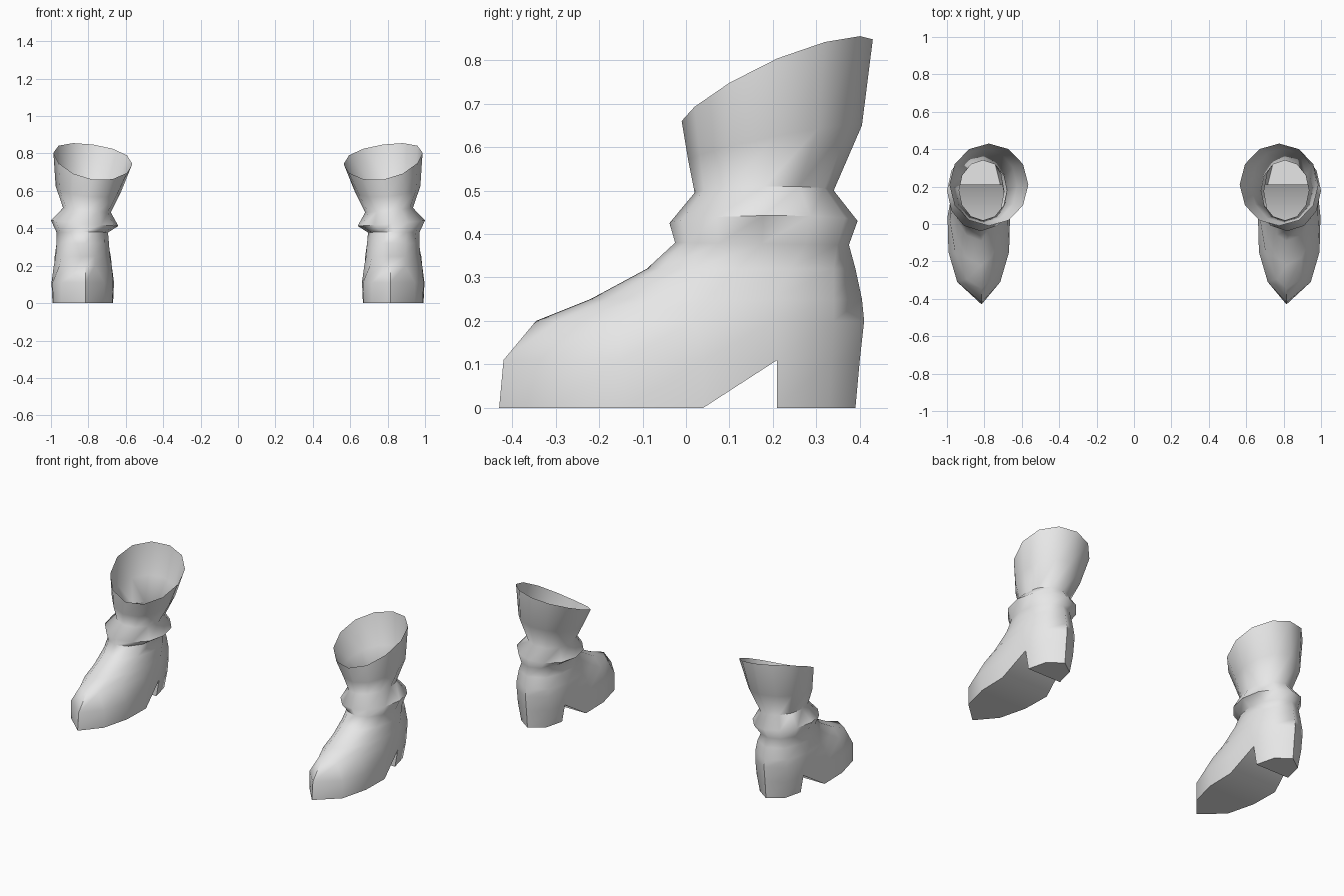
import bpy, bmesh, math

if "Cube" in bpy.data.objects:
    bpy.data.objects.remove(bpy.data.objects["Cube"])

N = 12                       # columns: front, 5 outer, back, 5 inner
leather = bpy.data.materials.new("grey_leather")
leather.diffuse_color = (0.8, 0.8, 0.8, 1)
leather.use_nodes = True
leather.node_tree.nodes["Principled BSDF"].inputs["Base Color"].default_value = leather.diffuse_color

# Foot slices from the ground up: height, y of the 7 stations, half widths of the 5 side stations
FOOT = [
    (0.00, (-.43, -.31, -.14, .04, .21, .33, .39), (.115, .158, .162, .115, .085)),
    (0.11, (-.42, -.31, -.15, .04, .21, .335, .40), (.115, .162, .167, .135, .105)),
    (0.20, (-.345, -.295, -.16, .02, .20, .34, .41), (.065, .125, .155, .15, .11)),
    (0.25, (-.22, -.18, -.08, .05, .20, .34, .405), (.065, .115, .145, .15, .11)),
    (0.32, (-.09, -.06, .02, .12, .24, .34, .39), (.065, .115, .14, .135, .095)),
]
# Shaft rings: z front, z back, y front, y back, x inner, x outer, sideways tilt, bulge
SHAFT = [
    (.38, .375, -.025, .375, .695, .97, 0, 0),
    (.425, .43, -.038, .395, .64, 1.0, .015, 0),
    (.495, .50, .02, .34, .68, .935, .012, 0),
    (.57, .65, .005, .405, .625, .975, .015, 0),
    (.66, .848, -.01, .43, .565, .987, .03, .02),
]


def foot_ring(z, ys, ws):
    """Symmetric slice with a pointed front."""
    w = (0, *ws, 0)
    pts = []
    for i in range(N):
        s = min(i, N - i)
        side = 1 if i < 6 else -1
        centre = .83 if s > 0 else .815
        pts.append((centre + side * w[s], ys[s], z))
    return pts


def shaft_ring(zf, zb, yf, yb, xi, xo, tilt, bulge):
    """Tilted twelve-sided oval."""
    pts = []
    for i in range(N):
        a = 2 * math.pi * i / N
        c, s = -math.cos(a), math.sin(a)
        pts.append(((xi + xo) / 2 + s * (xo - xi) / 2,
                    (yf + yb) / 2 + c * (yb - yf) / 2,
                    (zf + zb) / 2 + c * (zb - zf) / 2 + s * tilt + bulge * (1 - c * c)))
    return pts


def boot(name, side):
    bm = bmesh.new()
    rings = [foot_ring(*f) for f in FOOT] + [shaft_ring(*s) for s in SHAFT]
    v = [[bm.verts.new((side * x, y, z)) for x, y, z in r] for r in rings]

    # Outer skin; the lowest band leaves the arch open between stations 3 and 4
    for k in range(len(v) - 1):
        for i in range(N):
            j = (i + 1) % N
            if k == 0 and i == 3:
                f = (v[0][3], v[1][4], v[1][3])
            elif k == 0 and i == 8:
                f = (v[0][9], v[1][9], v[1][8])
            else:
                f = (v[k][i], v[k][j], v[k + 1][j], v[k + 1][i])
            bm.faces.new(f if side > 0 else f[::-1])

    # Sole, arch, heel front and heel base
    g, u = v[0], v[1]
    for f in ((g[0], g[11], g[1]), (g[1], g[11], g[10], g[2]),
              (g[2], g[10], g[9], g[3]), (g[3], g[9], u[8], u[4]),
              (u[4], u[8], g[8], g[4]), (g[4], g[8], g[7], g[5]),
              (g[5], g[7], g[6])):
        bm.faces.new(f if side > 0 else f[::-1])

    mesh = bpy.data.meshes.new(name)
    bm.to_mesh(mesh)
    bm.free()
    mesh.materials.append(leather)
    ob = bpy.data.objects.new(name, mesh)
    bpy.context.collection.objects.link(ob)
    bpy.ops.object.select_all(action='DESELECT')
    ob.select_set(True)
    bpy.context.view_layer.objects.active = ob
    bpy.ops.object.shade_smooth_by_angle(angle=math.radians(62))


boot("right_boot", 1)
boot("left_boot", -1)
